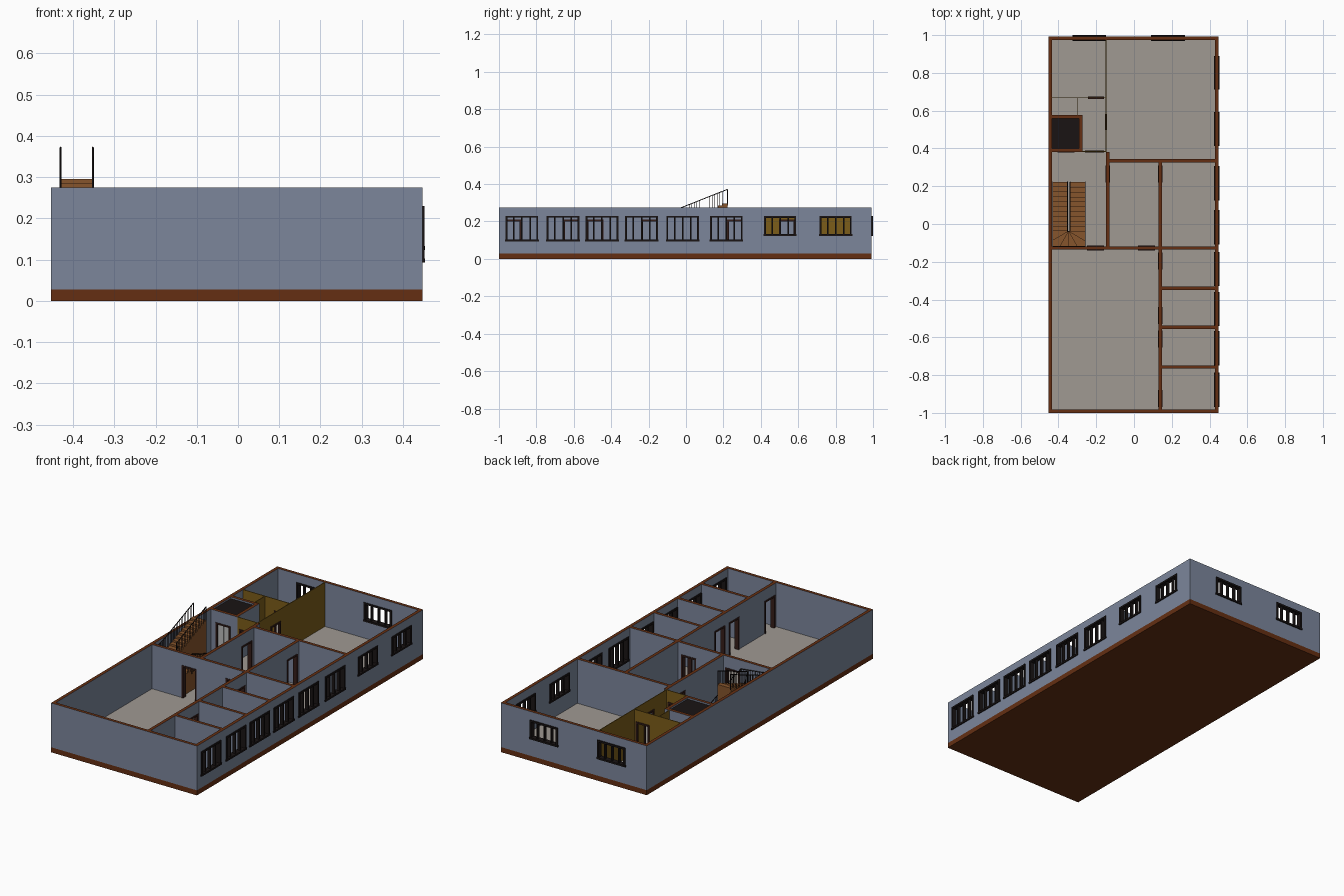
import bpy, bmesh, math
from mathutils import Vector

if "Cube" in bpy.data.objects:
    bpy.data.objects.remove(bpy.data.objects["Cube"])


def mat(name, c):
    m = bpy.data.materials.new(name)
    m.diffuse_color = (*c, 1)
    m.use_nodes = True
    m.node_tree.nodes["Principled BSDF"].inputs["Base Color"].default_value = m.diffuse_color
    return m


BLUE = mat("blue_grey_wall", (0.2, 0.24, 0.33))
BROWN = mat("brown_base", (0.13, 0.028, 0.006))
FLOOR = mat("floor_grey", (0.35, 0.32, 0.29))
YELLOW = mat("ochre_panel", (0.2, 0.11, 0.01))
WOOD = mat("stair_wood", (0.24, 0.09, 0.025))
DARK = mat("dark_frame", (0.01, 0.007, 0.007))
DOORWOOD = mat("door_frame_wood", (0.035, 0.013, 0.01))
LIGHT = mat("lift_door_grey", (0.5, 0.5, 0.5))
H, F = 0.275, 0.028          # wall top, floor level


def finish(name, bm, *mats):
    me = bpy.data.meshes.new(name)
    bmesh.ops.recalc_face_normals(bm, faces=bm.faces)
    bm.to_mesh(me)
    bm.free()
    ob = bpy.data.objects.new(name, me)
    bpy.context.collection.objects.link(ob)
    for m in mats:
        me.materials.append(m)
    return ob


def prism(bm, pts, z0, z1):
    lo = [bm.verts.new((x, y, z0)) for x, y in pts]
    hi = [bm.verts.new((x, y, z1)) for x, y in pts]
    bm.faces.new(lo[::-1])
    top = bm.faces.new(hi)
    n = len(pts)
    for i in range(n):
        bm.faces.new((lo[i], lo[(i + 1) % n], hi[(i + 1) % n], hi[i]))
    return top


def box(bm, x0, x1, y0, y1, z0, z1):
    return prism(bm, [(x0, y0), (x1, y0), (x1, y1), (x0, y1)], z0, z1)


def along(bm, axis, c, t, a, b, z0, z1):
    """Box running along an axis, centred at c with thickness t."""
    if axis == 'x':
        return box(bm, a, b, c - t / 2, c + t / 2, z0, z1)
    return box(bm, c - t / 2, c + t / 2, a, b, z0, z1)


def wall(name, axis, c, a, b, openings=(), t=0.018, m=BLUE, cap=BROWN):
    bm = bmesh.new()
    tops, pos = [], a
    for o0, o1, z0, z1 in sorted(openings):
        tops.append(along(bm, axis, c, t, pos, o0, F, H))
        tops.append(along(bm, axis, c, t, o0, o1, z1, H))
        if z0 > F:
            along(bm, axis, c, t, o0, o1, F, z0)
        pos = o1
    tops.append(along(bm, axis, c, t, pos, b, F, H))
    for f in tops:
        f.material_index = 1
    finish(name, bm, m, cap)


def window(name, axis, c, o):
    a, b, z0, z1 = o
    bm = bmesh.new()
    w, d = 0.01, 0.028
    for p in (a, b - w):
        along(bm, axis, c, d, p, p + w, z0, z1)
    along(bm, axis, c, d, a, b, z1 - w, z1)
    along(bm, axis, c, d + 0.002, a - 0.003, b + 0.003, z0, z0 + w)
    for k in (1, 2, 3):
        p = a + (b - a) * k / 4
        along(bm, axis, c, d * 0.6, p - 0.004, p + 0.004, z0, z1)
    finish(name, bm, DARK)


def door_frame(name, axis, c, o, t=0.024):
    a, b, z0, z1 = o
    bm = bmesh.new()
    for p in (a, b - 0.009):
        along(bm, axis, c, t, p, p + 0.009, z0, z1)
    along(bm, axis, c, t, a, b, z1 - 0.009, z1)
    finish(name, bm, DOORWOOD)


def door(a, b):
    return (a, b, F, 0.21)


# Base slab and floor finish
bm = bmesh.new()
box(bm, -0.453, 0.447, -1, 0.993, 0, F)
finish("base_slab", bm, BROWN)
bm = bmesh.new()
box(bm, -0.44, 0.434, -0.985, 0.98, F - 0.005, F + 0.001)
finish("floor", bm, FLOOR)

# Outer walls with windows
right = [(y, y + 0.175, 0.093, 0.23) for y in (-0.965, -0.745, -0.537, -0.325, -0.105, 0.128)]
right += [(y, y + 0.172, 0.123, 0.229) for y in (0.417, 0.714)]
back = [(-0.322, -0.15, 0.123, 0.229), (0.094, 0.266, 0.123, 0.229)]
wall("right_wall", 'y', 0.438, -1, 0.993, right)
wall("left_wall", 'y', -0.444, -1, 0.993)
wall("back_wall", 'x', 0.984, -0.435, 0.429, back)
wall("front_wall", 'x', -0.991, -0.435, 0.429)
for i, o in enumerate(right):
    window(f"right_window_{i}", 'y', 0.438, o)
for i, o in enumerate(back):
    window(f"back_window_{i}", 'x', 0.985, o)

# Inner walls with door openings: name, axis, position, start, end, doors
inner = [
    ("cross_wall", 'x', -0.127, -0.435, 0.429, [door(-0.25, -0.16), door(0.02, 0.11)]),
    ("room_spine_wall", 'y', 0.14, -0.982, 0.335,
     [door(-0.97, -0.88), door(-0.655, -0.565), door(-0.53, -0.44),
      door(-0.24, -0.15), door(0.22, 0.31)]),
    ("hall_wall", 'y', -0.14, -0.127, 0.382, [door(0.22, 0.31)]),
    ("rear_cross_wall", 'x', 0.335, -0.131, 0.429, []),
    ("lift_side_wall", 'y', -0.281, 0.382, 0.577, []),
    ("lift_back_wall", 'x', 0.568, -0.435, -0.29, []),
    ("lift_front_wall", 'x', 0.391, -0.435, -0.29, [door(-0.405, -0.315)]),
]
inner += [(f"room_divider_{i}", 'x', y, 0.149, 0.429, []) for i, y in enumerate((-0.34, -0.547, -0.757))]
for name, ax, c, a, b, doors in inner:
    wall(name, ax, c, a, b, doors)
    for i, o in enumerate(doors):
        door_frame(f"{name}_door_{i}", ax, c, o)

# Thin ochre partitions around the rear left rooms
for name, ax, c, a, b, doors in [
        ("long_partition", 'y', -0.148, 0.382, 0.975, [door(0.497, 0.583)]),
        ("cross_partition", 'x', 0.668, -0.435, -0.148, [door(-0.243, -0.16)]),
        ("short_partition", 'y', -0.301, 0.577, 0.668, []),
        ("lobby_partition", 'x', 0.384, -0.272, -0.148, [door(-0.26, -0.16)])]:
    wall(name, ax, c, a, b, doors, t=0.004, m=YELLOW, cap=YELLOW)
    for i, o in enumerate(doors):
        door_frame(f"{name}_door_{i}", ax, c, o, 0.012)

# Lift car top and sliding doors
bm = bmesh.new()
box(bm, -0.435, -0.29, 0.4, 0.559, 0.255, 0.266)
finish("lift_car_roof", bm, DARK)
bm = bmesh.new()
for x in (-0.396, -0.359):
    box(bm, x, x + 0.035, 0.388, 0.394, F, 0.201)
finish("lift_doors", bm, LIGHT)

# Staircase: lower flight, winder, upper flight
N, W, RISE, RUN = 10, 6, 0.0103, 0.026
Y0, XL, XR, XM, YB = -0.038, -0.432, -0.258, -0.345, -0.117
bm = bmesh.new()
for i in range(N):
    y = Y0 + RUN * (N - 1 - i)
    box(bm, -0.34, XR, y, y + RUN, F, F + RISE * (i + 1))
    y = Y0 + RUN * i
    box(bm, XL, -0.35, y, y + RUN, F, F + RISE * (N + W + i + 1))


def rim(a):
    hw, hd = (XR - XL) / 2, Y0 - YB
    c, s = math.cos(a), math.sin(a)
    k = min(hw / max(abs(c), 1e-6), hd / max(s, 1e-6))
    return (XM + c * k, Y0 - s * k)


corner = math.atan2(Y0 - YB, (XR - XL) / 2)
for i in range(W):
    a, b = math.pi * i / W, math.pi * (i + 1) / W
    mid = [rim(c) for c in (corner, math.pi - corner) if a < c < b]
    prism(bm, [(XM, Y0), rim(a), *mid, rim(b)], F, F + RISE * (N + i + 1))
finish("staircase", bm, WOOD)

# Handrails and balusters
YT = Y0 + RUN * N
z0, z1, z2, z3 = (F + RISE * n for n in (1, N, N + W, 2 * N + W))
e = 0.002
paths = {
    "outer": [(XR, YT, z0), (XR, Y0, z1), (XR, YB, z1 + 2 * RISE),
              (XL + e, YB, z2 - 2 * RISE), (XL + e, Y0, z2), (XL + e, YT, z3)],
    "inner": [(-0.338, YT, z0), (-0.338, Y0, z1), (-0.352, Y0, z2), (-0.352, YT, z3)],
}
for name, pts in paths.items():
    bm = bmesh.new()
    for p, q in zip(pts, pts[1:]):
        p, q = Vector(p), Vector(q)
        n = max(1, round((q - p).xy.length / 0.014))
        for k in range(n + 1):
            v = p.lerp(q, k / n)
            r = 0.0018 if k in (0, n) else 0.0009
            box(bm, v.x - r, v.x + r, v.y - r, v.y + r, v.z - 0.01, v.z + 0.076)
    finish(f"{name}_balusters", bm, DARK)
    cu = bpy.data.curves.new(f"{name}_handrail", 'CURVE')
    cu.dimensions = '3D'
    cu.bevel_depth, cu.bevel_resolution, cu.use_fill_caps = 0.0025, 1, True
    sp = cu.splines.new('POLY')
    sp.points.add(len(pts) - 1)
    for s, p in zip(sp.points, pts):
        s.co = (p[0], p[1], p[2] + 0.076, 1)
    cu.materials.append(DARK)
    bpy.context.collection.objects.link(bpy.data.objects.new(f"{name}_handrail", cu))
